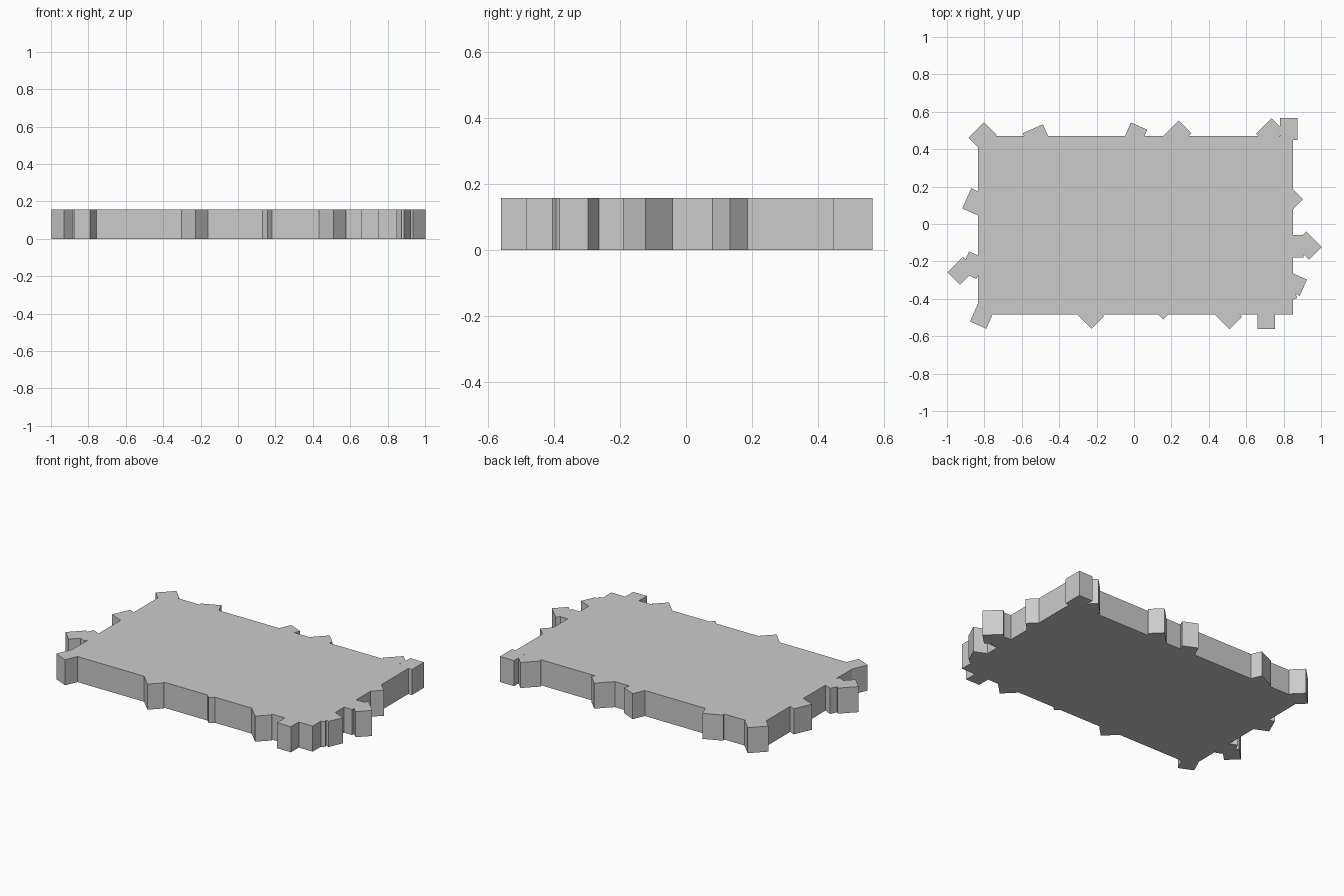
import bpy
import bmesh
from math import cos, sin, radians
from mathutils import Vector
from mathutils.geometry import delaunay_2d_cdt

HEIGHT, SLOT_DEPTH = 0.158, 0.022
LONG, SHORT = 0.118, 0.095

cube = bpy.data.objects.get("Cube")
if cube:
    bpy.data.objects.remove(cube, do_unlink=True)


def block(x, y, angle, w, d):
    """Rectangle from one corner: w along angle, d to the right of it."""
    a = radians(angle)
    p, u, v = Vector((x, y)), Vector((cos(a), sin(a))) * w, Vector((sin(a), -cos(a))) * d
    return [p, p + v, p + u + v, p + u]


# Plate body
shapes = [block(-0.835, 0.47, 0, 1.685, 0.955)]

# Blocks whose long side follows the angle
for x, y, angle in [(-0.885, 0.46, 45), (-0.595, 0.485, 24),
                    (0.92, -0.04, -45),
                    (0.51, -0.562, 135), (0.157, -0.51, 135), (-0.227, -0.56, 135),
                    (-0.918, 0.083, 66),
                    (-0.998, -0.258, 45), (-0.93, -0.255, 66)]:
    shapes.append(block(x, y, angle, LONG, SHORT))

# Blocks whose short side follows the angle
for x, y, angle in [(-0.016, 0.543, -24), (0.24, 0.553, -45), (0.735, 0.566, -45),
                    (0.78, 0.566, 0),
                    (0.903, 0.133, -135), (0.81, -0.06, 0),
                    (0.925, -0.297, -114), (0.873, -0.395, -156),
                    (0.66, -0.444, 0), (-0.79, -0.56, 156)]:
    shapes.append(block(x, y, angle, SHORT, LONG))

# Recessed slot: crossbar and stem
slot_start = len(shapes)
slot = [block(0.215, 0.255, 0, 0.095, 0.53), block(0.02, 0.042, 0, 0.195, 0.1)]
shapes += slot

# Merge all rectangles into one flat outline
points = [p for s in shapes for p in s]
rings = [list(range(4 * i, 4 * i + 4)) for i in range(len(shapes))]
verts, _, faces, _, _, sources = delaunay_2d_cdt(points, [], rings, 1, 1e-5)

bm = bmesh.new()
bverts = [bm.verts.new((v.x, v.y, 0)) for v in verts]
for face, source in zip(faces, sources):
    if source:
        bm.faces.new([bverts[i] for i in face])


def raise_faces(chosen, dz):
    new = bmesh.ops.extrude_face_region(bm, geom=chosen)["geom"]
    moved = [g for g in new if isinstance(g, bmesh.types.BMVert)]
    bmesh.ops.translate(bm, verts=moved, vec=(0, 0, dz))


def in_slot(face):
    c = face.calc_center_median()
    return c.z > HEIGHT - 0.001 and any(
        r[1].x < c.x < r[2].x and r[1].y < c.y < r[0].y for r in slot)


# Thicken the plate, then sink the slot floor
raise_faces(bm.faces[:], HEIGHT)
raise_faces([f for f in bm.faces if in_slot(f)], -SLOT_DEPTH)
bmesh.ops.recalc_face_normals(bm, faces=bm.faces[:])
bmesh.ops.dissolve_limit(bm, angle_limit=0.01, verts=bm.verts[:], edges=bm.edges[:])
loose = [v for v in bm.verts if not v.link_faces]
bmesh.ops.delete(bm, geom=loose, context="VERTS")

mesh = bpy.data.meshes.new("notched_plate")
bm.to_mesh(mesh)
bm.free()
plate = bpy.data.objects.new("notched_plate", mesh)
bpy.context.collection.objects.link(plate)

# Plain grey
grey = bpy.data.materials.new("light_grey")
grey.use_nodes = True
colour = (0.6, 0.6, 0.6, 1)
grey.diffuse_color = colour
grey.node_tree.nodes["Principled BSDF"].inputs["Base Color"].default_value = colour
mesh.materials.append(grey)
